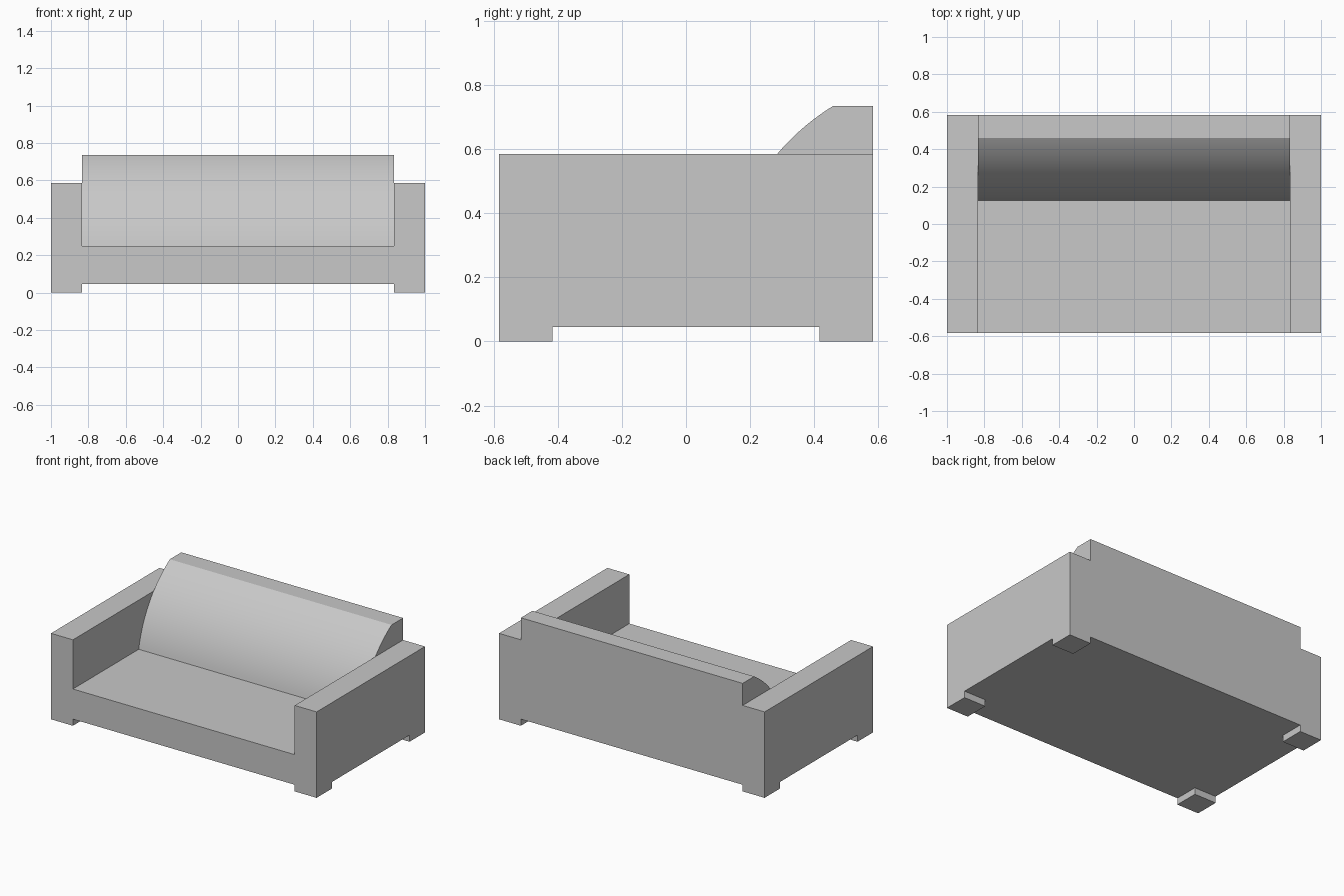
import bpy
import bmesh
import math
from mathutils import Vector

if "Cube" in bpy.data.objects:
    bpy.data.objects.remove(bpy.data.objects["Cube"], do_unlink=True)

# Main dimensions
HALF_W, HALF_D = 1.0, 0.583
INNER = 0.835                      # inner side of the arms
FOOT_Y = 0.417                     # inner side of the feet
BASE, SEAT, ARM, TOP = 0.045, 0.25, 0.585, 0.735

grey = bpy.data.materials.new("plain grey")
grey.use_nodes = True
colour = (0.58, 0.58, 0.58, 1)
grey.diffuse_color = colour
grey.node_tree.nodes["Principled BSDF"].inputs["Base Color"].default_value = colour


def extrude_profile(name, points, offset):
    """Closed solid from a flat outline swept along offset."""
    bm = bmesh.new()
    face = bm.faces.new([bm.verts.new(p) for p in points])
    swept = bmesh.ops.extrude_face_region(bm, geom=[face])
    moved = [g for g in swept["geom"] if isinstance(g, bmesh.types.BMVert)]
    bmesh.ops.translate(bm, verts=moved, vec=Vector(offset))
    bmesh.ops.recalc_face_normals(bm, faces=bm.faces)
    mesh = bpy.data.meshes.new(name)
    bm.to_mesh(mesh)
    bm.free()
    mesh.materials.append(grey)
    obj = bpy.data.objects.new(name, mesh)
    bpy.context.collection.objects.link(obj)
    return obj


# Seat and both arms: a U outline swept from front to back
right_half = [(HALF_W, BASE), (HALF_W, ARM), (INNER, ARM), (INNER, SEAT)]
outline = right_half + [(-x, z) for x, z in reversed(right_half)]
extrude_profile("seat_and_arms", [(x, -HALF_D, z) for x, z in outline],
                (0, 2 * HALF_D, 0))

# Backrest: convex arc in front, flat top and back, swept across the width
centre_y, centre_z, radius = 0.84, 0.115, 0.7276
start = math.asin((SEAT - centre_z) / radius)
end = math.asin((TOP - centre_z) / radius)
STEPS = 24
side = []
for i in range(STEPS + 1):
    a = start + (end - start) * i / STEPS
    side.append((centre_y - radius * math.cos(a), centre_z + radius * math.sin(a)))
side += [(HALF_D, TOP), (HALF_D, SEAT)]
backrest = extrude_profile("backrest", [(-INNER, y, z) for y, z in side],
                           (2 * INNER, 0, 0))
bpy.ops.object.select_all(action="DESELECT")
backrest.select_set(True)
bpy.context.view_layer.objects.active = backrest
bpy.ops.object.shade_smooth_by_angle(angle=math.radians(20))

# Four corner feet
for x_name, sx in (("left", 1), ("right", -1)):
    for y_name, sy in (("front", -1), ("back", 1)):
        corners = [(INNER, FOOT_Y), (HALF_W, FOOT_Y), (HALF_W, HALF_D), (INNER, HALF_D)]
        extrude_profile(f"{y_name}_{x_name}_foot",
                        [(sx * x, sy * y, 0) for x, y in corners], (0, 0, BASE))
